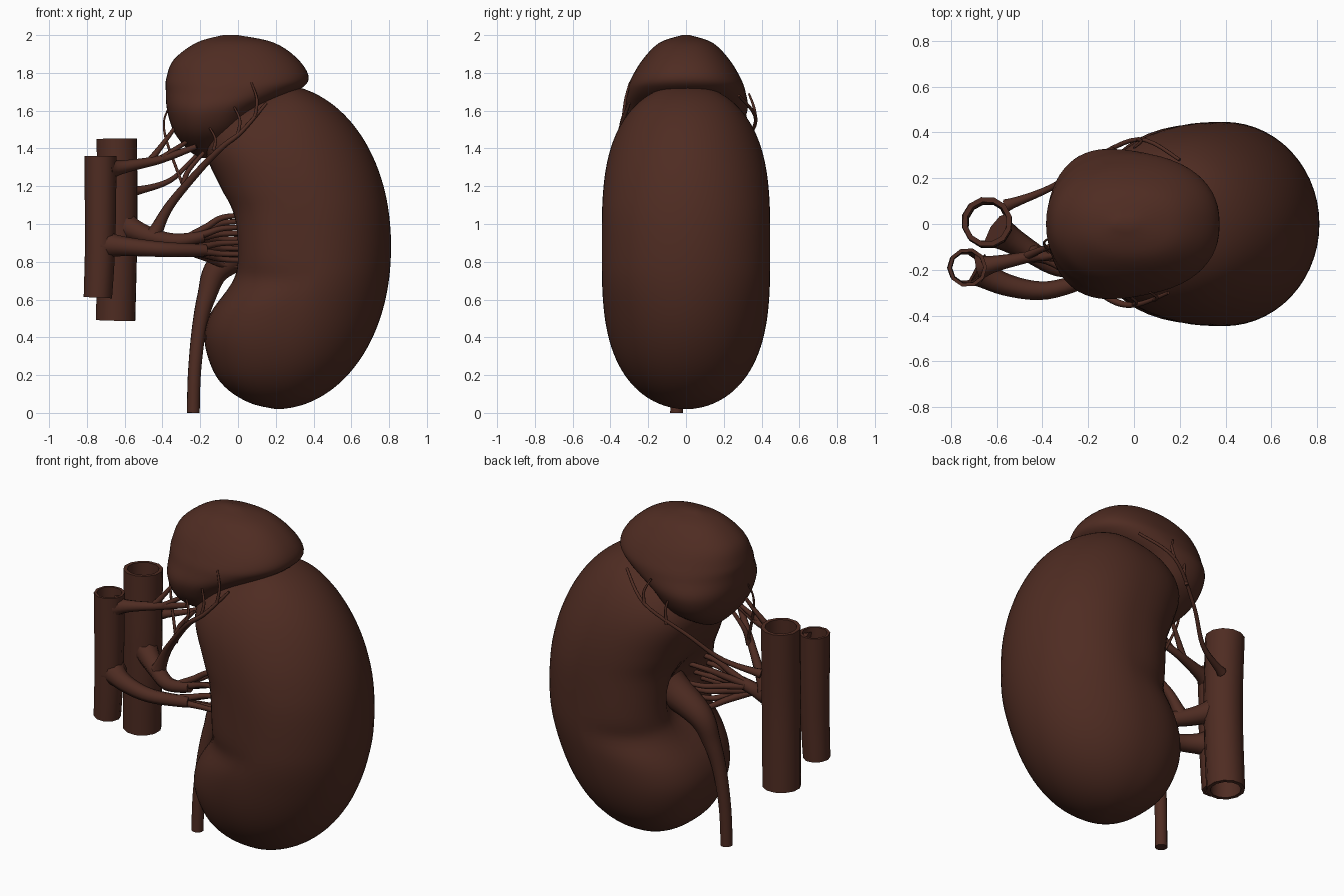
import bpy, bmesh, math
from mathutils import Vector

if "Cube" in bpy.data.objects:
    bpy.data.objects.remove(bpy.data.objects["Cube"])

mat = bpy.data.materials.new("dark_reddish_brown")
mat.diffuse_color = (0.078, 0.025, 0.016, 1)
mat.use_nodes = True
mat.node_tree.nodes["Principled BSDF"].inputs["Base Color"].default_value = mat.diffuse_color


def spline(pts, sub):
    """Catmull-Rom through tuples of any length."""
    out, n = [], len(pts)
    for i in range(n - 1):
        quad = (pts[max(i - 1, 0)], pts[i], pts[i + 1], pts[min(i + 2, n - 1)])
        for s in range(sub):
            t = s / sub
            out.append(tuple(b + t * ((c - a) + t * ((2 * a - 5 * b + 4 * c - d)
                                                     + t * (3 * (b - c) + d - a))) / 2
                             for a, b, c, d in zip(*quad)))
    return out + [tuple(pts[-1])]


def skin(name, rings, closed=False):
    """Bridge rings of points; cap both ends, or wrap round when closed."""
    bm = bmesh.new()
    vs = [[bm.verts.new(p) for p in r] for r in rings]
    n, m = len(vs), len(vs[0])
    for i in range(n if closed else n - 1):
        a, b = vs[i], vs[(i + 1) % n]
        for j in range(m):
            k = (j + 1) % m
            bm.faces.new((a[j], a[k], b[k], b[j]))
    if not closed:
        bm.faces.new(vs[0][::-1])
        bm.faces.new(vs[-1])
    me = bpy.data.meshes.new(name)
    bm.to_mesh(me)
    bm.free()
    me.materials.append(mat)
    ob = bpy.data.objects.new(name, me)
    bpy.context.collection.objects.link(ob)
    bpy.ops.object.select_all(action='DESELECT')
    ob.select_set(True)
    bpy.context.view_layer.objects.active = ob
    bpy.ops.object.shade_smooth_by_angle(angle=math.radians(50))


def tube(name, r0, r1, *pts, flare=0, power=1, sides=8, wall=0):
    """Tube tapering from r0 to r1, flared at its root; hollow when wall > 0."""
    P = [Vector(p) for p in spline(pts, 6)]
    outer, inner, nrm = [], [], Vector((0.3, 1, 0.1))
    for i, p in enumerate(P):
        f = i / (len(P) - 1)
        r = r0 + (r1 - r0) * f ** power + flare * math.exp(-f * 9)
        t = (P[min(i + 1, len(P) - 1)] - P[max(i - 1, 0)]).normalized()
        nrm = (nrm - t * nrm.dot(t)).normalized()
        b = t.cross(nrm)
        dirs = [nrm * math.cos(a) + b * math.sin(a)
                for a in (math.tau * j / sides for j in range(sides))]
        outer.append([p + d * r for d in dirs])
        inner.append([p + d * (r - wall) for d in dirs])
    if wall:
        skin(name, outer + inner[::-1], True)
    else:
        skin(name, outer)


def bump(v, centre, width):
    return math.exp(-((v - centre) / width) ** 2)


def blob(name, slices, e_left, e_right=1, hilum=0, segs=56):
    """Loft of horizontal slices (z, x_left, x_right, half_depth); hilum adds a dent and crease."""
    rings = []
    for z, xl, xr, hy in slices:
        cx, a, ring = (xl + xr) / 2, (xr - xl) / 2, []
        for j in range(segs):
            c, s = math.cos(math.tau * j / segs), math.sin(math.tau * j / segs)
            e = e_left - hilum * .12 * bump(z, .9, .3) if c < 0 else e_right
            dent = hilum * .13 * bump(z, .9, .17) if c < 0 else 0
            crease = hilum * .07 * bump(z, .7, .07) * abs(c) ** .7 if c < 0 else 0
            c, s = math.copysign(abs(c) ** e, c), math.copysign(abs(s) ** e, s)
            y = hy * s * (1 - crease)
            ring.append((cx + a * c + dent * bump(y, .02, .12), y, z))
        rings.append(ring)
    skin(name, rings)


# kidney: inner edge from a short profile, outer edge and depth by rule
inner_edge = [(.02, .2), (.05, .07), (.12, -.05), (.22, -.13), (.38, -.177), (.52, -.15),
              (.68, -.05), (.8, -.02), (1.04, -.035), (1.2, -.1), (1.4, -.175),
              (1.55, -.12), (1.66, .05), (1.74, .2)]
slices = []
for z, xl in spline(inner_edge, 5):
    u = min(abs(z - .88) / .86, .999)
    slices.append((z, xl, .2 + .61 * math.sqrt(1 - u ** 2.1), .446 * math.sqrt(1 - u ** 3.2)))
blob("kidney", slices, 0.82, hilum=1)

# adrenal gland capping the upper pole
blob("adrenal_gland", spline([
    (1.35, -.19, -.16, .02), (1.38, -.25, -.09, .11), (1.48, -.335, .03, .26),
    (1.6, -.375, .13, .325), (1.7, -.382, .31, .315), (1.77, -.38, .374, .29),
    (1.87, -.34, .32, .23), (1.96, -.22, .19, .14), (2, -.08, .0, .02)], 5), 0.9, 0.87)

# ureter widening into the renal pelvis
tube("ureter", .034, .11, (-.237, -.05, 0), (-.23, -.045, .22), (-.205, -.03, .45),
     (-.165, -.01, .62), (-.1, .01, .77), (.1, .02, .9), power=3, sides=14)

# open-ended great vessels
tube("front_great_vessel", .075, .086, (-.742, -.19, .61), (-.73, -.19, .9), (-.728, -.19, 1.36),
     sides=10, wall=.016)
tube("back_great_vessel", .107, .11, (-.648, .01, .49), (-.638, 0, 1), (-.642, .01, 1.45),
     sides=12, wall=.022)

# main renal vessels, flared where they leave the trunks
tube("front_renal_vessel", .055, .032, (-.69, -.2, .89), (-.56, -.265, .878), (-.38, -.29, .865),
     (-.17, -.23, .86), flare=.025)
tube("back_renal_vessel", .058, .03, (-.6, -.03, .99), (-.47, -.11, .935), (-.33, -.19, .91),
     (-.18, -.2, .935), flare=.03)

# small branches fanning into the hilum
for f, (root_y, root_z, z_low) in enumerate([(-.27, .865, .775), (-.2, .915, .92)]):
    for i in range(5):
        y, z = -.03 - .17 * (i * 2 % 5) / 4, z_low + .032 * i
        tube(f"hilum_branch_{f}_{i}", .022, .012, (-.29, root_y, root_z),
             (-.17, root_y * .5 + y * .5, root_z * .5 + z * .5),
             (-.08, root_y * .1 + y * .9, root_z * .1 + z * .9), (.07, y, z))

# vessels feeding the adrenal gland
tube("front_adrenal_stem", .034, .015, (-.68, -.19, 1.29), (-.54, -.16, 1.315), (-.4, -.14, 1.345),
     (-.22, -.17, 1.41), flare=.03)
tube("front_adrenal_upper", .02, .008, (-.47, -.14, 1.33), (-.4, -.11, 1.42), (-.32, -.08, 1.53))
tube("front_adrenal_middle", .018, .009, (-.4, -.145, 1.35), (-.25, -.12, 1.45))
tube("back_adrenal_vessel", .014, .008, (-.56, .08, 1.17), (-.36, .16, 1.23), (-.2, .27, 1.38),
     (.02, .37, 1.55), (.2, .28, 1.68), flare=.015)
tube("lower_adrenal_vessel", .025, .008, (-.44, -.13, .95), (-.36, -.16, 1.1), (-.2, -.26, 1.29),
     (-.08, -.34, 1.41), (.02, -.35, 1.49), (.15, -.3, 1.64), flare=.02)
tube("lower_adrenal_fork", .018, .01, (-.29, -.19, 1.175), (-.27, -.17, 1.27), (-.18, -.16, 1.38))
tube("thin_side_vessel", .009, .004, (-.29, -.18, 1.2), (-.375, -.11, 1.43), (-.392, -.08, 1.54),
     (-.365, -.06, 1.62))

# sprigs climbing the front and back of the gland
for i, (x, y, z, h) in enumerate([(-.13, -.31, 1.39, .12), (.0, -.35, 1.48, .14), (.09, -.33, 1.57, .18),
                                  (-.1, .33, 1.44, .2), (.02, .37, 1.55, .14)]):
    tube(f"gland_sprig_{i}", .01, .005, (x, y, z), (x + .01, y * .97, z + h / 2),
         (x - .02, y * .9, z + h))
